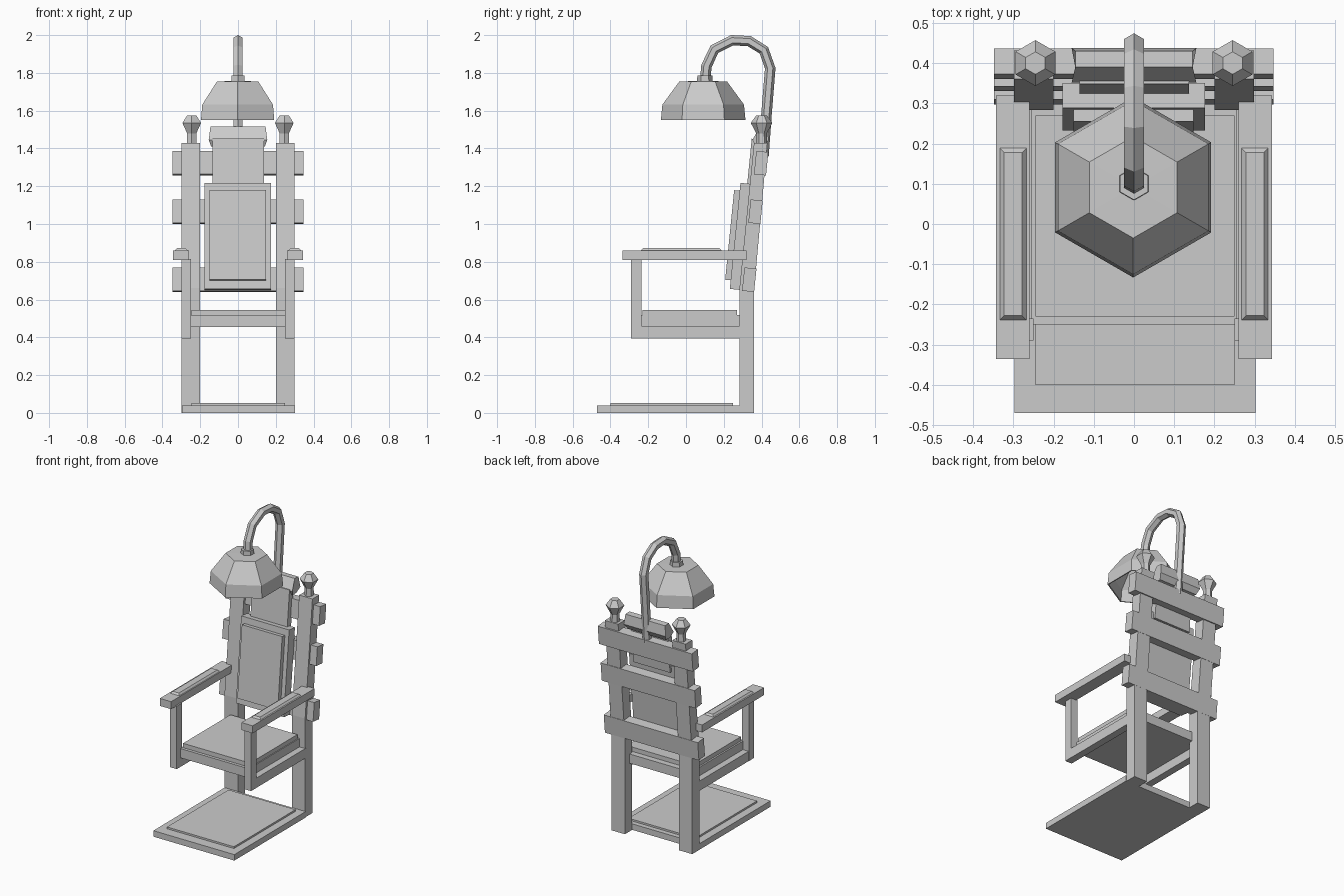
import bpy, bmesh, math
from mathutils import Matrix, Vector

if "Cube" in bpy.data.objects:
    bpy.data.objects.remove(bpy.data.objects["Cube"])

LEAN = -0.1  # backward tilt of the backrest


def finish(name, bm):
    bmesh.ops.recalc_face_normals(bm, faces=bm.faces)
    me = bpy.data.meshes.new(name)
    bm.to_mesh(me)
    bm.free()
    ob = bpy.data.objects.new(name, me)
    bpy.context.collection.objects.link(ob)
    return ob


def box(name, lo, hi, inset=0.0, lean=0.0):
    """Box from corner to corner; optional top inset and lean about x."""
    lo, hi = Vector(lo), Vector(hi)
    size, mid = hi - lo, (lo + hi) / 2
    bm = bmesh.new()
    bmesh.ops.create_cube(bm, size=1)
    for v in bm.verts:
        top = v.co.z > 0
        v.co = Vector([a * b for a, b in zip(v.co, size)])
        if top:
            v.co.x -= math.copysign(inset, v.co.x)
            v.co.y -= math.copysign(inset, v.co.y)
    bmesh.ops.transform(bm, verts=bm.verts,
                        matrix=Matrix.Translation(mid) @ Matrix.Rotation(lean, 4, 'X'))
    return finish(name, bm)


def loft(name, rings, closed=True, caps=True):
    """Bridge a list of equal-length rings of points."""
    bm = bmesh.new()
    vs = [[bm.verts.new(p) for p in r] for r in rings]
    n = len(vs[0])
    for a, b in zip(vs, vs[1:]):
        for i in range(n):
            j = (i + 1) % n
            bm.faces.new((a[i], a[j], b[j], b[i]))
    if caps:
        bm.faces.new(vs[0])
        bm.faces.new(vs[-1])
    return finish(name, bm)


def hex_turned(name, x, y, profile, caps=True):
    """Six-sided turned form with corners on the y axis."""
    angles = [math.pi / 2 + k * math.pi / 3 for k in range(6)]
    return loft(name, [[(x + r * math.cos(a), y + r * math.sin(a), z) for a in angles]
                       for r, z in profile], caps=caps)


# Foot platform
box("foot_platform", (-0.297, -0.47, 0), (0.302, 0.283, 0.04))
box("foot_mat", (-0.245, -0.40, 0.035), (0.25, 0.25, 0.052))

# Seat
box("seat", (-0.256, -0.25, 0.455), (0.256, 0.31, 0.517))
box("seat_cushion", (-0.245, -0.23, 0.51), (0.25, 0.27, 0.546))

# Parts repeated on both sides
post = [(0.283, 0), (0.36, 0), (0.36, 0.645), (0.431, 1.43), (0.36, 1.43), (0.283, 0.66)]
for side, s in (("left", -1), ("right", 1)):
    def sbox(name, x0, x1, y0, y1, z0, z1, inset=0.0):
        a, b = sorted((s * x0, s * x1))
        return box(f"{side}_{name}", (a, y0, z0), (b, y1, z1), inset)

    loft(f"{side}_back_post", [[(s * x, y, z) for y, z in post] for x in (0.2, 0.298)])
    sbox("arm_post", 0.25, 0.3, -0.29, -0.235, 0.395, 0.815)
    sbox("seat_rail", 0.25, 0.299, -0.24, 0.29, 0.395, 0.46)
    sbox("armrest", 0.26, 0.343, -0.335, 0.32, 0.81, 0.86)
    sbox("armrest_pad", 0.266, 0.335, -0.24, 0.19, 0.858, 0.872, 0.012)
    hex_turned(f"{side}_finial", s * 0.245, 0.40,
               [(0.03, 1.42), (0.028, 1.48), (0.057, 1.535), (0.028, 1.575)])

# Back slats
for name, y, z in (("lower", 0.335, 0.705), ("middle", 0.368, 1.065), ("upper", 0.398, 1.322)):
    box(f"{name}_back_slat", (-0.348, y - 0.032, z - 0.062), (0.347, y + 0.032, z + 0.062),
        lean=LEAN)

# Backrest panel, pad and neck board
box("back_panel", (-0.178, 0.26, 0.652), (0.176, 0.322, 1.216), lean=LEAN)
box("back_pad", (-0.15, 0.231, 0.702), (0.148, 0.27, 1.178), lean=LEAN)
box("neck_board", (-0.135, 0.334, 1.17), (0.137, 0.375, 1.45), lean=LEAN)

# Headrest roll: y, z, half width
roll = [(0.352, 1.445, 0.155), (0.37, 1.41, 0.142), (0.415, 1.41, 0.142),
        (0.437, 1.445, 0.155), (0.43, 1.512, 0.146), (0.39, 1.515, 0.146)]
loft("headrest", [[(s * w, y, z) for y, z, w in roll] for s in (-1, 1)])

# Curved pipe, six-sided
path = [(0.41, 1.36), (0.426, 1.58), (0.446, 1.825), (0.412, 1.92), (0.335, 1.968),
        (0.245, 1.973), (0.15, 1.925), (0.108, 1.835), (0.1, 1.74)]
pts = [Vector((0, y, z)) for y, z in path]
rings = []
for i, p in enumerate(pts):
    t = (pts[min(i + 1, len(pts) - 1)] - pts[max(i - 1, 0)]).normalized()
    n = Vector((1, 0, 0)).cross(t)
    rings.append([p + 0.028 * (n * math.cos(k * math.pi / 3)
                               + Vector((1, 0, 0)) * math.sin(k * math.pi / 3))
                  for k in range(6)])
loft("lamp_pipe", rings)

# Lamp shade (hollow) and its collar
hex_turned("lamp_collar", 0, 0.1, [(0.042, 1.74), (0.04, 1.785)])
hex_turned("lamp_shade", -0.002, 0.091,
           [(0.216, 1.55), (0.224, 1.55), (0.216, 1.632), (0.126, 1.755), (0.004, 1.757),
            (0.004, 1.747), (0.12, 1.747), (0.208, 1.628), (0.216, 1.55)], caps=False)
